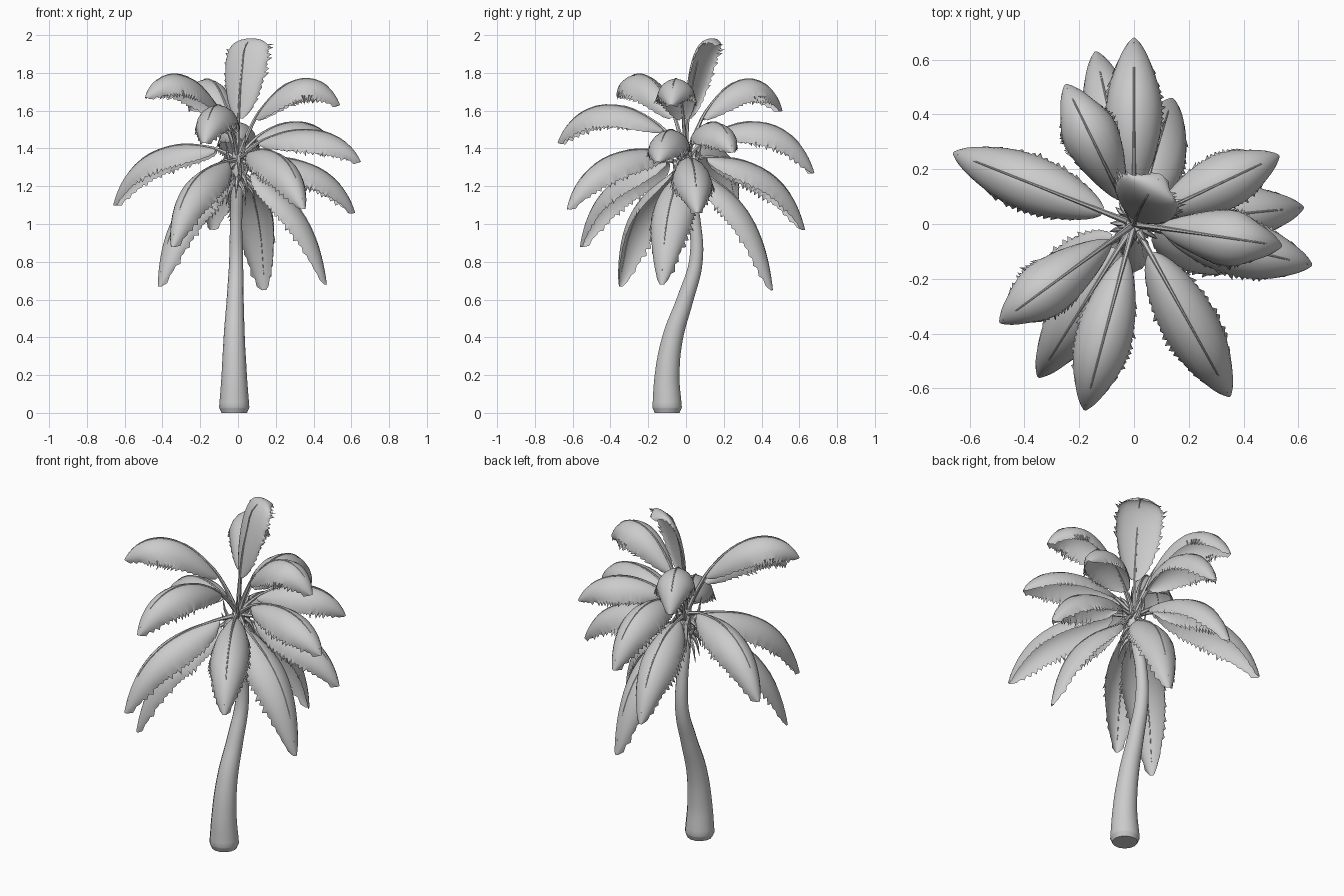
import bpy, bmesh, math, random
from mathutils import Vector

if "Cube" in bpy.data.objects:
    bpy.data.objects.remove(bpy.data.objects["Cube"])

random.seed(4)
grey = bpy.data.materials.new("plain grey")
grey.diffuse_color = (0.6, 0.6, 0.6, 1)
grey.use_nodes = True
grey.node_tree.nodes["Principled BSDF"].inputs["Base Color"].default_value = grey.diffuse_color


def finish(ob, convert=False):
    bpy.ops.object.select_all(action='DESELECT')
    ob.select_set(True)
    bpy.context.view_layer.objects.active = ob
    if convert:
        bpy.ops.object.convert(target='MESH')
    ob = bpy.context.object
    ob.data.materials.clear()
    ob.data.materials.append(grey)
    bpy.ops.object.shade_smooth_by_angle(angle=math.radians(50))


def tubes(name, paths, sides=3, res=5):
    """Tapered round tubes; each path is a list of (x, y, z, radius)."""
    cu = bpy.data.curves.new(name, 'CURVE')
    cu.dimensions = '3D'
    cu.bevel_depth = 1
    cu.bevel_resolution = sides
    cu.resolution_u = res
    cu.use_fill_caps = True
    for path in paths:
        sp = cu.splines.new('BEZIER')
        sp.bezier_points.add(len(path) - 1)
        for bp, (x, y, z, r) in zip(sp.bezier_points, path):
            bp.co, bp.radius = (x, y, z), r
            bp.handle_left_type = bp.handle_right_type = 'AUTO'
    ob = bpy.data.objects.new(name, cu)
    bpy.context.collection.objects.link(ob)
    finish(ob, True)


# Curved trunk, wide at the foot
tubes("trunk", [[(-.02, -.10, .0, .068), (-.02, -.10, .03, .08), (-.02, -.10, .2, .067),
                 (-.02, -.07, .4, .056), (-.015, -.005, .6, .045), (-.01, .052, .8, .037),
                 (-.01, .048, 1.0, .032), (-.005, .015, 1.18, .032), (0, 0, 1.3, .036),
                 (0, 0, 1.38, .028)]], 5, 6)

# Fronds: tip x, y, z and height of the arch at mid length
FRONDS = [(-.66, .26, 1.10, 1.41), (0, .68, 1.27, 1.54), (-.14, .63, .97, 1.32),
          (-.25, .51, 1.60, 1.76), (.14, .46, .65, 1.15), (.53, .25, 1.38, 1.54),
          (.62, .06, 1.06, 1.33), (.54, -.08, 1.63, 1.76), (.65, -.15, 1.33, 1.50),
          (.35, -.63, 1.08, 1.38), (-.18, -.68, 1.43, 1.63), (-.35, -.56, .88, 1.27),
          (-.49, -.36, 1.67, 1.78), (.47, -.13, .68, 1.15), (-.42, -.35, .67, 1.15),
          (.10, .18, 1.95, 1.80)]
CROWN = Vector((0, 0, 1.34))
# Half cross-section of a blade: outward, drop
SECTION = [(0, 0), (.034, .009), (.065, .028), (.088, .057), (.101, .091), (.107, .125)]


def arch(tip, mid):
    """Point and tangent functions of the frond's spine."""
    x, y, z = tip
    c = (mid - .125 * (CROWN.z + z)) / .75
    p = [CROWN, Vector((x * .3, y * .3, c)), Vector((x * .85, y * .85, c)), Vector(tip)]
    if z > 1.9:   # the young upright frond
        p[1], p[2] = Vector((0, 0, 1.6)), Vector((.02, .07, 2.12))

    def point(t):
        u = 1 - t
        return p[0]*u**3 + p[1]*3*u*u*t + p[2]*3*u*t*t + p[3]*t**3

    def tangent(t):
        u = 1 - t
        return ((p[1]-p[0])*u*u + (p[2]-p[1])*2*u*t + (p[3]-p[2])*t*t).normalized()
    return point, tangent


def blade(name, tip, mid, rows=40, start=.17):
    """Arched leaf draping on both sides, with a ragged edge."""
    point, tangent = arch(tip, mid)
    side = Vector((tip[0], tip[1], 0)).normalized().cross(Vector((0, 0, 1)))
    upright, hanging = tip[2] > 1.9, tip[2] < .8
    if upright:
        start = .24
    wide = 1.2 if upright else 1.1 if hanging else 1
    deep = .35 if upright else .8 if hanging else 1
    bm = bmesh.new()
    grid = []
    for i in range(rows + 1):
        s = i / rows
        t = start + (1 - start) * s
        p, tan = point(t), tangent(t)
        normal = side.cross(tan).normalized()
        w = math.sin(math.pi * (.015 + .98 * s ** .92)) ** .55
        row = []
        for sgn in (-1, 1):
            half = []
            ragged = random.uniform(-.03, .12) * (1.6 if upright else 1)
            for k, (a, d) in enumerate(SECTION):
                q = p + side * (sgn * a * w * wide) - normal * (d * w * deep)
                if k == 5:   # ragged points lean to the tip
                    f = ragged if i % 2 else -.07
                    q = p + (q - p) * (1 + f) + tan * max(f, 0) * .12
                half.append(q)
            row += half[:0:-1] if sgn < 0 else half
        grid.append([bm.verts.new(q) for q in row])
    for a, b in zip(grid, grid[1:]):
        for k in range(len(a) - 1):
            bm.faces.new((a[k], a[k+1], b[k+1], b[k]))
    me = bpy.data.meshes.new(name)
    bm.to_mesh(me)
    bm.free()
    ob = bpy.data.objects.new(name, me)
    bpy.context.collection.objects.link(ob)
    finish(ob)


stalks = []
for n, (x, y, z, m) in enumerate(FRONDS):
    blade("frond_%d" % (n + 1), (x, y, z), m)
    point, _ = arch((x, y, z), m)
    stalks.append([(*point(t), r) for t, r in
                   ((0, .014), (.1, .011), (.25, .007), (.5, .004), (.75, .003), (.95, .001))])
# Stalks running on as midribs
tubes("frond_stalks", stalks, 1, 4)

# Dry spikes hanging below the crown and young shoots above it
spikes = []
for i in range(34):
    a = i * 2.4
    hang = i < 22
    z = random.uniform(1.2, 1.36)
    r = random.uniform(.06, .10)
    dz = random.uniform(-.14, -.06) if hang else random.uniform(.06, .16)
    c, s = math.cos(a), math.sin(a)
    spikes.append([(c * .02, s * .02, z, .014), (c * r * .7, s * r * .7, z + dz * .3, .010),
                   (c * r, s * r, z + dz, .001)])
tubes("crown_spikes", spikes, 1, 3)
